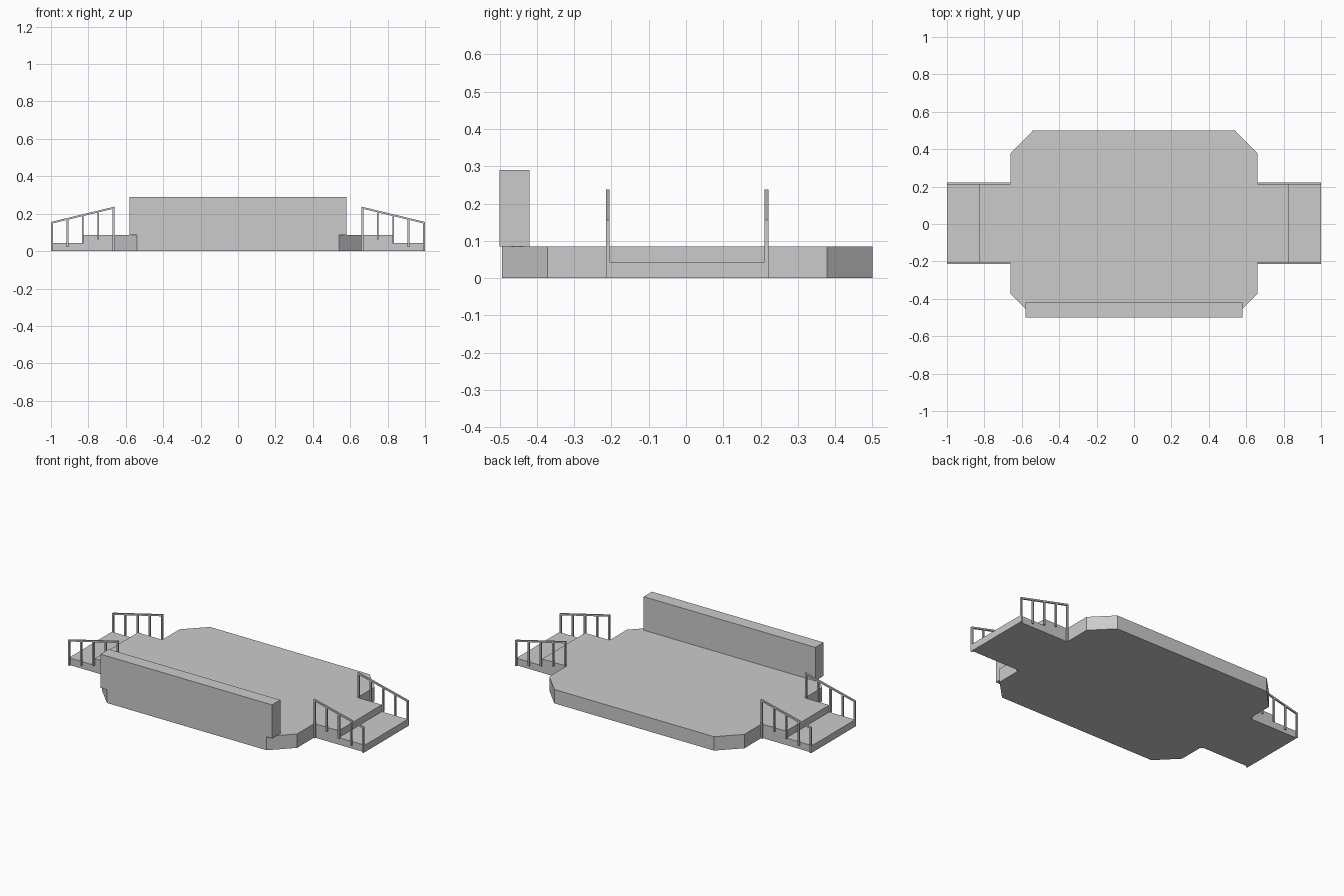
import bpy, bmesh, math
from mathutils import Vector

if "Cube" in bpy.data.objects:
    bpy.data.objects.remove(bpy.data.objects["Cube"])

grey = bpy.data.materials.new("light_grey")
grey.diffuse_color = (0.6, 0.6, 0.6, 1)
grey.use_nodes = True
grey.node_tree.nodes["Principled BSDF"].inputs["Base Color"].default_value = grey.diffuse_color

CY = 0.003            # centre line of the deck
DECK_Z = 0.085        # deck height
R = 0.005             # half thickness of the railing bars


def prism(name, outline, axis, lo, hi):
    """Extrude a 2D outline along y or z."""
    bm = bmesh.new()
    put = (lambda a, b: (a, b, lo)) if axis == "z" else (lambda a, b: (a, lo, b))
    face = bm.faces.new([bm.verts.new(put(a, b)) for a, b in outline])
    ext = bmesh.ops.extrude_face_region(bm, geom=[face])
    move = Vector((0, 0, hi - lo)) if axis == "z" else Vector((0, hi - lo, 0))
    bmesh.ops.translate(bm, vec=move, verts=[v for v in ext["geom"] if isinstance(v, bmesh.types.BMVert)])
    bmesh.ops.recalc_face_normals(bm, faces=bm.faces)
    me = bpy.data.meshes.new(name)
    bm.to_mesh(me)
    bm.free()
    me.materials.append(grey)
    ob = bpy.data.objects.new(name, me)
    bpy.context.collection.objects.link(ob)
    return ob


def rect(x0, x1, z0, z1):
    return [(x0, z0), (x1, z0), (x1, z1), (x0, z1)]


# Stage deck with chamfered corners and a stepped landing on each side
quarter = [(0.54, 0.497), (0.66, 0.375), (0.66, 0.208)]
right = quarter + [(0.825, 0.208)]
right += [(x, -y) for x, y in reversed(right)]
outline = right + [(-x, -y) for x, y in right]
prism("stage_deck", [(x, y + CY) for x, y in outline], "z", 0, DECK_Z)

# Long panel along the front edge
prism("front_panel", rect(-0.58, 0.58, DECK_Z, 0.29), "y", -0.5, -0.42)

for s, side in ((-1, "left"), (1, "right")):
    # Lower step
    prism(f"{side}_lower_step", rect(*sorted((s * 0.825, s * 1.0)), 0, 0.043),
          "y", CY - 0.208, CY + 0.208)
    for d, end in ((-1, "front"), (1, "back")):
        y0, y1 = sorted((CY + d * 0.208, CY + d * 0.218))
        # Posts, the middle ones ending part way up the step side
        for i in range(5):
            x = 0.995 - i * 0.0825
            top = 0.15 + i * 0.02
            foot = 0 if i in (0, 4) else i * 0.021
            prism(f"{side}_{end}_post_{i + 1}", rect(s * x - R, s * x + R, foot, top), "y", y0, y1)
        # Sloping handrail
        rail = [(1.0, 0.146), (0.66, 0.228), (0.66, 0.238), (1.0, 0.156)]
        prism(f"{side}_{end}_handrail", [(s * x, z) for x, z in rail], "y", y0, y1)
